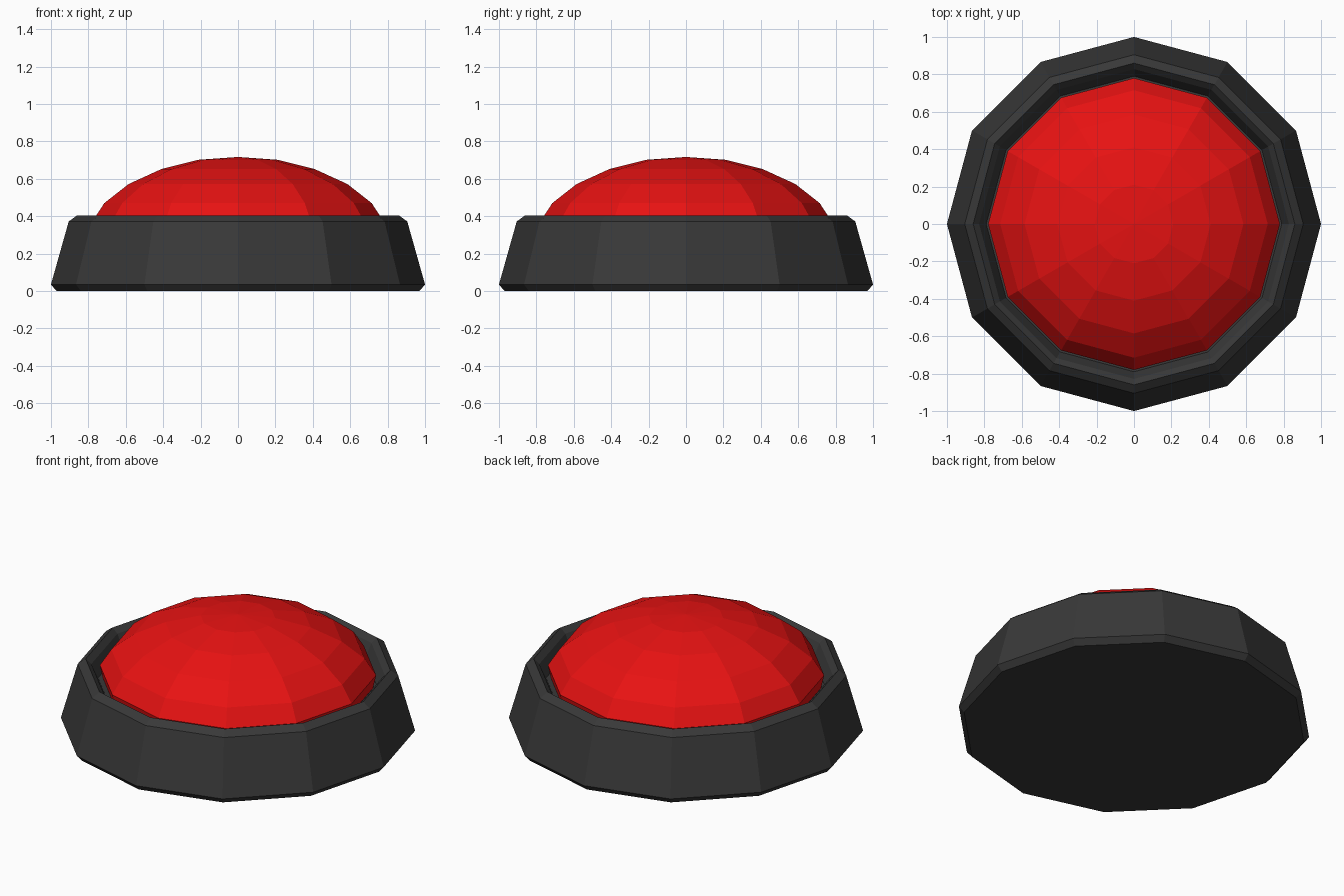
import bpy, bmesh, math

if "Cube" in bpy.data.objects:
    bpy.data.objects.remove(bpy.data.objects["Cube"])

SIDES = 12


def material(name, rgb):
    m = bpy.data.materials.new(name)
    m.diffuse_color = (*rgb, 1.0)
    m.use_nodes = True
    m.node_tree.nodes["Principled BSDF"].inputs["Base Color"].default_value = m.diffuse_color
    return m


def lathe(name, profile, mat):
    """Revolve (radius, z) points into a closed flat-faced 12-sided solid."""
    bm = bmesh.new()
    rings = []
    for r, z in profile:
        if r == 0:
            rings.append([bm.verts.new((0, 0, z))] * SIDES)
        else:
            rings.append([bm.verts.new((r * math.cos(2 * math.pi * i / SIDES),
                                        r * math.sin(2 * math.pi * i / SIDES), z))
                          for i in range(SIDES)])
    for a, b in zip(rings, rings[1:]):
        for i in range(SIDES):
            j = (i + 1) % SIDES
            bm.faces.new(list(dict.fromkeys((a[i], a[j], b[j], b[i]))))
    bm.faces.new(rings[0][::-1])
    if profile[-1][0] > 0:
        bm.faces.new(rings[-1])
    bmesh.ops.recalc_face_normals(bm, faces=bm.faces)
    mesh = bpy.data.meshes.new(name)
    bm.to_mesh(mesh)
    bm.free()
    mesh.materials.append(mat)
    obj = bpy.data.objects.new(name, mesh)
    bpy.context.collection.objects.link(obj)
    return obj


dark = material("dark_grey", (0.04, 0.04, 0.04))
red = material("red", (0.8, 0.006, 0.006))

# Tapered housing with bevelled rim and recessed seat
lathe("housing", [(0.97, 0.0), (1.0, 0.035), (0.905, 0.372), (0.86, 0.405),
                  (0.828, 0.375), (0.79, 0.29)], dark)

# Faceted push dome, sunk into the housing
lathe("push_dome", [(0.76, 0.28), (0.78, 0.37), (0.715, 0.47), (0.585, 0.572),
                    (0.41, 0.652), (0.21, 0.702), (0.0, 0.717)], red)
